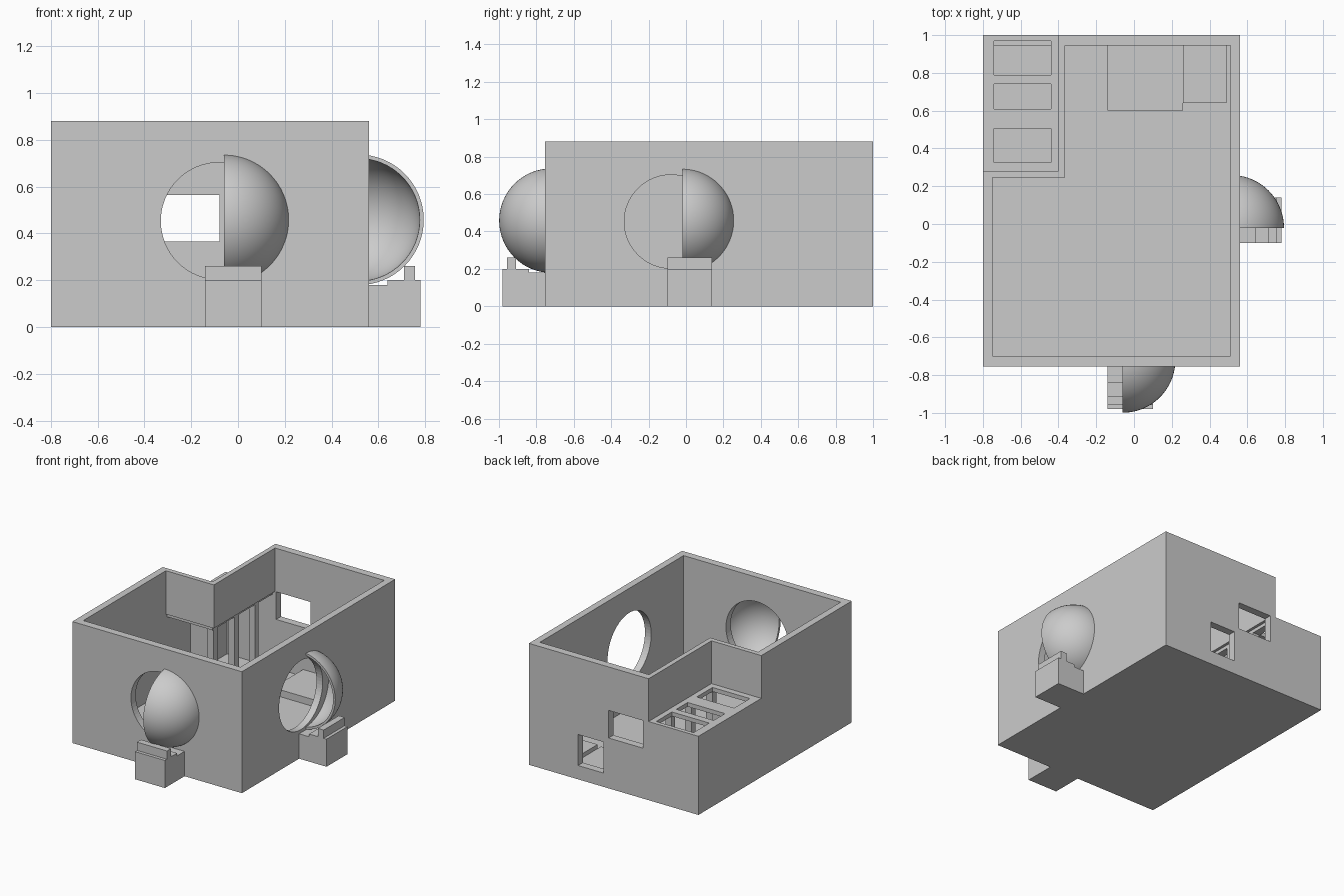
import bpy
import bmesh
import math
from mathutils import Matrix, Vector

cube = bpy.data.objects.get("Cube")
if cube:
    bpy.data.objects.remove(cube, do_unlink=True)

grey = bpy.data.materials.new("plain grey")
grey.use_nodes = True
COLOUR = (0.6, 0.6, 0.6, 1)
grey.diffuse_color = COLOUR
grey.node_tree.nodes["Principled BSDF"].inputs["Base Color"].default_value = COLOUR

TOP, LOW, FLOOR = 0.88, 0.57, 0.01


def finish(name, bm):
    bmesh.ops.recalc_face_normals(bm, faces=bm.faces)
    mesh = bpy.data.meshes.new(name)
    bm.to_mesh(mesh)
    bm.free()
    mesh.materials.append(grey)
    obj = bpy.data.objects.new(name, mesh)
    bpy.context.collection.objects.link(obj)
    return obj


def box(name, x, y, z):
    """Box between pairs of limits."""
    bm = bmesh.new()
    size = Matrix.Diagonal((x[1] - x[0], y[1] - y[0], z[1] - z[0], 1))
    mid = Vector((sum(x), sum(y), sum(z))) / 2
    bmesh.ops.create_cube(bm, size=1, matrix=Matrix.Translation(mid) @ size)
    return finish(name, bm)


def disc(name, centre, axis):
    """Cylinder cutter for a round opening."""
    bm = bmesh.new()
    turn = Matrix.Rotation(math.pi / 2, 4, axis)
    bmesh.ops.create_cone(bm, cap_ends=True, segments=64, radius1=0.25, radius2=0.25,
                          depth=0.2, matrix=Matrix.Translation(centre) @ turn)
    return finish(name, bm)


def cut(obj, cutters):
    """Subtract the cutters one by one and drop them."""
    for cutter in cutters:
        mod = obj.modifiers.new("cut", "BOOLEAN")
        mod.operation, mod.solver, mod.object = "DIFFERENCE", "EXACT", cutter
        cutter.hide_render = True
        bpy.context.view_layer.objects.active = obj
        bpy.ops.object.modifier_apply(modifier=mod.name)
        bpy.data.objects.remove(cutter, do_unlink=True)


# Outer walls and floor, with the lowered corner, round openings and windows
walls = box("outer_walls", (-0.8, 0.56), (-0.755, 1), (0, TOP))
cut(walls, [
    box("room_cutter", (-0.75, 0.51), (-0.7, 0.945), (FLOOR, 1)),
    box("corner_cutter", (-0.9, -0.4), (0.28, 1.1), (LOW, 1)),
    disc("front_cutter", (-0.08, -0.73, 0.453), "X"),
    disc("side_cutter", (0.535, -0.08, 0.453), "Y"),
    box("high_window_cutter", (-0.355, -0.08), (0.9, 1.1), (0.365, 0.565)),
    box("low_window_cutter", (-0.04, 0.165), (0.9, 1.1), (0.1, 0.325)),
    box("ledge_cutter", (-0.74, -0.44), (0.79, 0.97), (0.54, 1)),
])

# Upper walls around the lowered corner
box("corner_wall_front", (-0.75, -0.365), (0.245, 0.28), (LOW - 0.005, TOP))
box("corner_wall_side", (-0.4, -0.365), (0.28, 0.945), (LOW - 0.005, TOP))

# Lowered roof with three openings
bays = [(0.325, 0.505), (0.61, 0.74), (0.79, 0.97)]
roof = box("low_roof", (-0.76, -0.385), (0.26, 0.95), (LOW - 0.03, LOW))
cut(roof, [box("bay_cutter", (-0.74, -0.44), bay, (0.4, 0.7)) for bay in bays])

# Columns and partition below the lowered roof
for i, y in enumerate([(0.27, 0.32), (0.51, 0.56), (0.745, 0.785)]):
    box(f"column_{i + 1}", (-0.435, -0.385), y, (0, LOW - 0.02))
box("partition", (-0.76, -0.6), (0.53, 0.56), (0, LOW - 0.02))

# Low platforms at the back wall
box("platform_wide", (-0.14, 0.26), (0.6, 0.95), (0, 0.06))
box("platform_narrow", (0.26, 0.49), (0.64, 0.95), (0, 0.09))


def scoop(name, centre, start):
    """Quarter of a hollow sphere, swept about its upright axis."""
    bm = bmesh.new()
    steps, outer, inner = 32, 0.279, 0.262
    arcs = []
    for r in (outer, inner):
        arcs.append([bm.verts.new((r * math.sin(math.pi * i / steps), 0,
                                   r * math.cos(math.pi * i / steps)))
                     for i in range(steps + 1)])
    faces = [bm.faces.new((arcs[0][i], arcs[0][i + 1], arcs[1][i + 1], arcs[1][i]))
             for i in range(steps)]
    bmesh.ops.rotate(bm, verts=bm.verts, matrix=Matrix.Rotation(start, 3, "Z"))
    end = bmesh.ops.duplicate(bm, geom=bm.verts[:] + bm.edges[:] + faces)
    bmesh.ops.spin(bm, geom=faces, axis=(0, 0, 1), cent=(0, 0, 0),
                   angle=math.pi / 2, steps=24)
    del end
    bmesh.ops.remove_doubles(bm, verts=bm.verts, dist=0.0005)
    bmesh.ops.translate(bm, verts=bm.verts, vec=centre)
    obj = finish(name, bm)
    bpy.ops.object.select_all(action="DESELECT")
    obj.select_set(True)
    bpy.context.view_layer.objects.active = obj
    bpy.ops.object.shade_smooth_by_angle(angle=math.radians(35))


scoop("front_scoop", (-0.06, -0.72, 0.458), -math.pi / 2)
scoop("side_scoop", (0.515, -0.02, 0.458), 0)

# Stepped pedestal profile: distance from the wall, height
STEPS = [(-0.01, 0), (0.22, 0), (0.22, 0.2), (0.197, 0.2), (0.197, 0.26), (0.15, 0.26),
         (0.15, 0.2), (0.08, 0.2), (0.08, 0.18), (-0.01, 0.18)]


def pedestal(name, place):
    """Extrude the stepped profile; place maps (along, out, up) to the model."""
    bm = bmesh.new()
    face = bm.faces.new([bm.verts.new(place(-0.12, d, z)) for d, z in STEPS])
    side = bmesh.ops.extrude_face_region(bm, geom=[face])["geom"]
    shift = Vector(place(0.12, 0, 0)) - Vector(place(-0.12, 0, 0))
    bmesh.ops.translate(bm, vec=shift,
                        verts=[g for g in side if isinstance(g, bmesh.types.BMVert)])
    finish(name, bm)


pedestal("front_pedestal", lambda a, d, z: (a - 0.02, -0.76 - d, z))
pedestal("side_pedestal", lambda a, d, z: (0.56 + d, a + 0.02, z))
